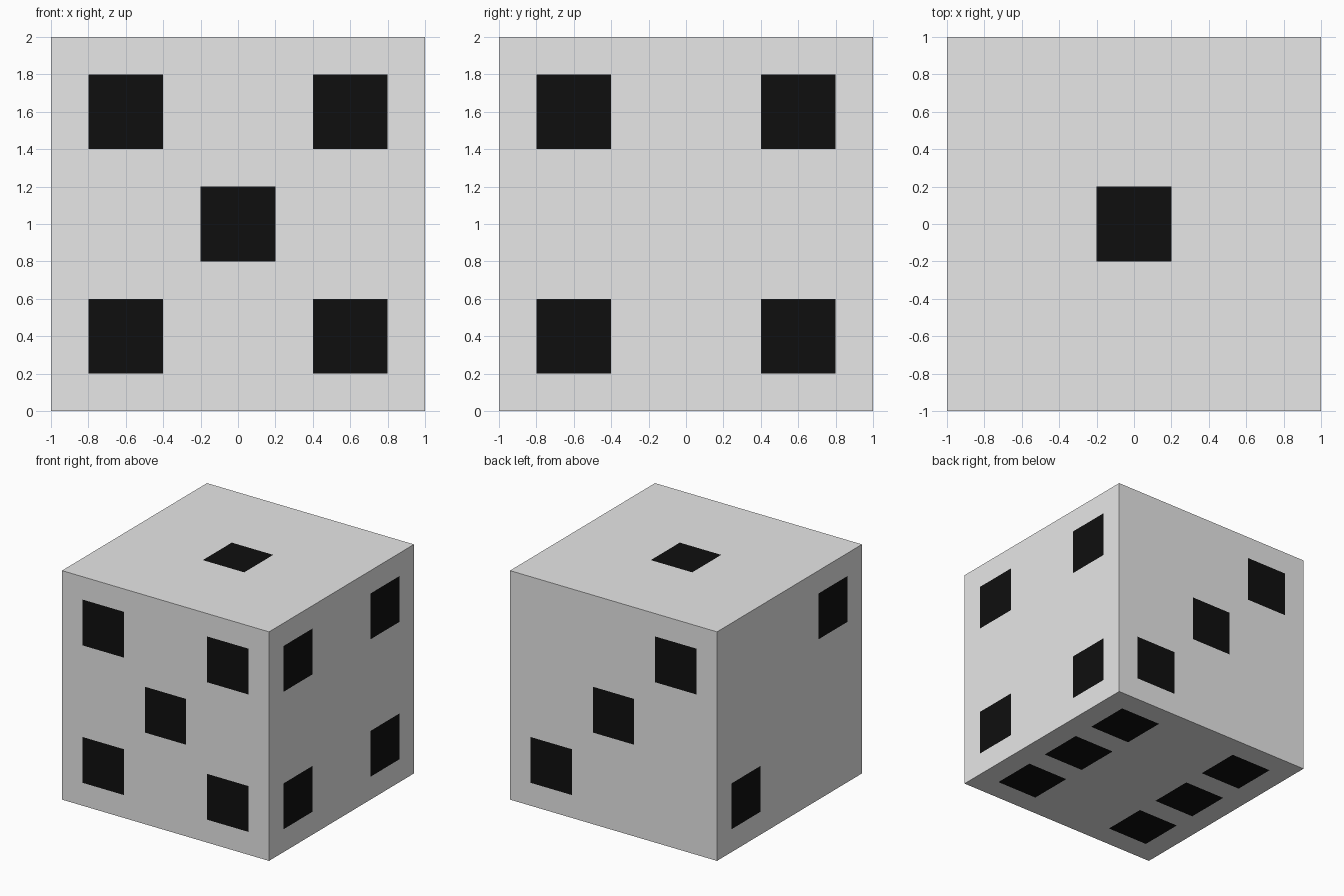
import bpy, bmesh

if "Cube" in bpy.data.objects:
    bpy.data.objects.remove(bpy.data.objects["Cube"])


def make_material(name, rgb):
    mat = bpy.data.materials.new(name)
    mat.diffuse_color = (*rgb, 1.0)
    mat.use_nodes = True
    mat.node_tree.nodes["Principled BSDF"].inputs["Base Color"].default_value = mat.diffuse_color
    return mat


# Pip centres on each side, in that side's two remaining axes (in x, y, z order)
D = 0.6
CORNERS = [(-D, -D), (-D, D), (D, -D), (D, D)]
PIPS = {
    (2, 1): [(0, 0)],                                # top: one
    (0, -1): [(D, -D), (-D, D)],                     # left: two
    (1, 1): [(D, -D), (0, 0), (-D, D)],              # back: three
    (0, 1): CORNERS,                                 # right: four
    (1, -1): CORNERS + [(0, 0)],                     # front: five
    (2, -1): CORNERS + [(-D, 0), (D, 0)],            # bottom: six
}
PIP_HALF = 0.2

# Cube body, cut into a 10 x 10 grid on each side
bm = bmesh.new()
bmesh.ops.create_cube(bm, size=2)
bmesh.ops.subdivide_edges(bm, edges=bm.edges[:], cuts=9, use_grid_fill=True)
bm.normal_update()

# Square pips painted as the grid faces around each pip centre
for face in bm.faces:
    axis = max(range(3), key=lambda i: abs(face.normal[i]))
    side = 1 if face.normal[axis] > 0 else -1
    centre = face.calc_center_median()
    u, v = [centre[i] for i in range(3) if i != axis]
    if any(abs(u - pu) < PIP_HALF and abs(v - pv) < PIP_HALF
           for pu, pv in PIPS[axis, side]):
        face.material_index = 1

# Stand the cube on the ground
bmesh.ops.translate(bm, verts=bm.verts[:], vec=(0, 0, 1))
mesh = bpy.data.meshes.new("die")
bm.to_mesh(mesh)
bm.free()
mesh.materials.append(make_material("light_grey", (0.8, 0.8, 0.8)))
mesh.materials.append(make_material("black_pips", (0.0048, 0.0048, 0.0048)))
bpy.context.collection.objects.link(bpy.data.objects.new("die", mesh))
